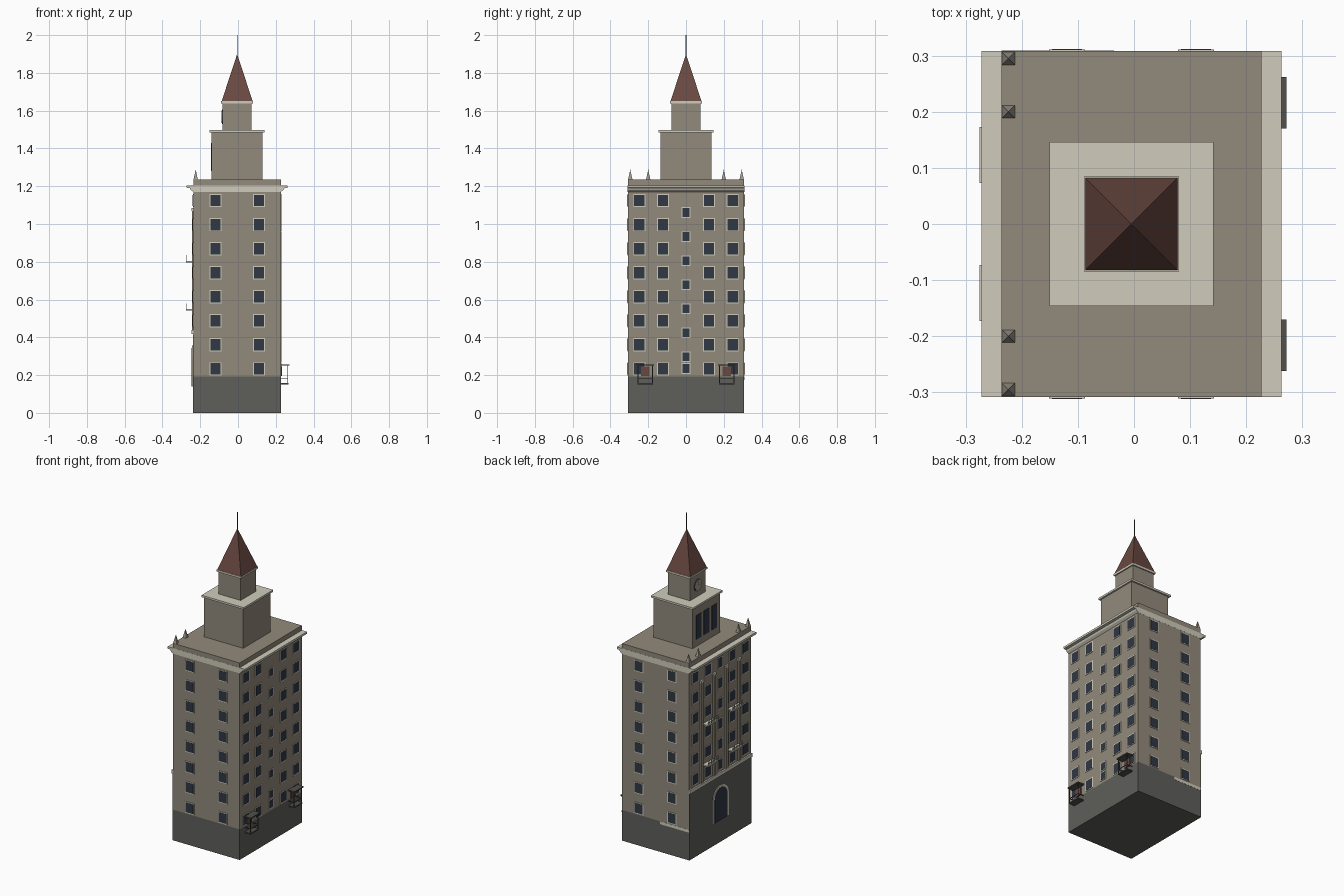
import bpy, bmesh, math
from mathutils import Matrix, Vector

cube = bpy.data.objects.get("Cube")
if cube:
    bpy.data.objects.remove(cube, do_unlink=True)


def material(name, r, g, b):
    m = bpy.data.materials.new(name)
    m.use_nodes = True
    m.diffuse_color = (r, g, b, 1)
    m.node_tree.nodes["Principled BSDF"].inputs["Base Color"].default_value = (r, g, b, 1)
    return m


WALL = material("warm stone", .29, .255, .20)
TRIM = material("pale trim", .63, .60, .50)
BASE = material("dark base stone", .112, .114, .104)
GLASS = material("window glass", .03, .04, .058)
ROOF = material("red roof", .14, .066, .052)
METAL = material("dark metal", .08, .081, .074)
PIN = material("pinnacle stone", .36, .33, .27)

CX = -.0045          # building axis
HX, HY = .2315, .308  # half sizes of the main block
LEFT, RIGHT = CX - HX, CX + HX


def finish(name, bm, mat):
    bmesh.ops.recalc_face_normals(bm, faces=bm.faces)
    me = bpy.data.meshes.new(name)
    bm.to_mesh(me)
    bm.free()
    me.materials.append(mat)
    ob = bpy.data.objects.new(name, me)
    bpy.context.collection.objects.link(ob)
    return ob


def boxes(name, mat, spans):
    """One mesh of boxes, each given by its low and high corners."""
    bm = bmesh.new()
    for lo, hi in spans:
        lo, hi = Vector(lo), Vector(hi)
        mtx = Matrix.Translation((lo + hi) / 2) @ Matrix.Diagonal((*(hi - lo), 1))
        bmesh.ops.create_cube(bm, size=1, matrix=mtx)
    return finish(name, bm, mat)


def block(name, mat, hx, hy, z0, z1):
    return boxes(name, mat, [((CX - hx, -hy, z0), (CX + hx, hy, z1))])


def prism(name, mat, pts, offset, depth):
    """Extrude a polygon of 3D points."""
    bm = bmesh.new()
    face = bm.faces.new([bm.verts.new(Vector(p) + Vector(offset)) for p in pts])
    ext = bmesh.ops.extrude_face_region(bm, geom=[face])
    verts = [v for v in ext["geom"] if isinstance(v, bmesh.types.BMVert)]
    bmesh.ops.translate(bm, verts=verts, vec=depth)
    return finish(name, bm, mat)


def plate(side, u, z, w, h, t):
    """Span of a thin plate on one wall of the main block."""
    lo, hi = (u - w / 2, z - h / 2), (u + w / 2, z + h / 2)
    if side == "left":
        return (LEFT - t, lo[0], lo[1]), (LEFT + .001, hi[0], hi[1])
    if side == "right":
        return (RIGHT - .001, lo[0], lo[1]), (RIGHT + t, hi[0], hi[1])
    s = -1 if side == "front" else 1
    ys = sorted((s * (HY - .001), s * (HY + t)))
    return (lo[0], ys[0], lo[1]), (hi[0], ys[1], hi[1])


def pyramids(name, mat, half, z0, z1, spots):
    bm = bmesh.new()
    for x, y in spots:
        mtx = Matrix.Translation((x, y, (z0 + z1) / 2)) @ Matrix.Rotation(math.pi / 4, 4, "Z")
        bmesh.ops.create_cone(bm, cap_ends=True, segments=4, radius1=half * math.sqrt(2),
                              radius2=0, depth=z1 - z0, matrix=mtx)
    return finish(name, bm, mat)


# Main block, plinth and parapet
block("plinth", BASE, HX, HY, 0, .192)
block("main_block", WALL, HX, HY, .192, 1.235)

# Cornice overhanging the two long walls
half = [(HX, 1.17), (.245, 1.18), (.25, 1.19), (.267, 1.192), (.267, 1.205)]
outline = [(x, 0, z) for x, z in half] + [(-x, 0, z) for x, z in reversed(half)]
prism("cornice", TRIM, outline, (CX, -HY - .0005, 0), (0, 2 * HY + .001, 0))

# Windows with pale surrounds
rows = [.233 + .1273 * i for i in range(8)]
frames, panes = [], []


def window(side, u, z, w=.064, h=.07):
    frames.append(plate(side, u, z, w, h, .003))
    panes.append(plate(side, u, z, w - .01, h - .01, .004))


for z in rows:
    for s in (-1, 1):
        for side in ("front", "back"):
            window(side, CX + s * .115, z)
        for u in (.122, .247):
            window("right", s * u, z)
            if z > .45:
                window("left", s * u, z)
    if z > .45:
        window("left", 0, z, .05, .07)
for i in range(7):
    window("right", 0, .297 + .1273 * i, .046, .056)
window("right", 0, .235, .046, .056)
boxes("window_surrounds", TRIM, frames)
boxes("window_panes", GLASS, panes)

# Entrance facade: tall base, string course, pilasters
boxes("entrance_base", BASE, [plate("left", 0, .208, 2 * HY, .416, .003)])
boxes("string_course", TRIM, [plate("left", 0, .428, 2 * HY, .022, .009)])
boxes("pilasters", WALL, [plate("left", s * u, .755, .022, .632, .008)
                          for s in (-1, 1) for u in (.062, .185)])
boxes("pilaster_caps", TRIM, [plate("left", s * u, 1.077, .03, .014, .01)
                              for s in (-1, 1) for u in (.062, .185)])
boxes("side_course", TRIM, [plate("back", LEFT + .1, .183, .2, .018, .001)])


# Arched entrance
def arch(name, mat, r, z0, spring, t):
    pts = [(0, -r, z0)]
    pts += [(0, -r * math.cos(a), spring + r * math.sin(a))
            for a in (math.pi * i / 12 for i in range(13))]
    pts += [(0, r, z0)]
    prism(name, mat, pts, (LEFT, 0, 0), (-t, 0, 0))


arch("entrance_surround", TRIM, .078, .14, .28, .007)
arch("entrance_glass", GLASS, .063, .14, .28, .009)

# Entrance facade balconies with thin railings
slabs, rails = [], []
for z in (.545, .8):
    for y in (-.123, .123):
        slabs.append(((LEFT - .039, y - .05, z - .004), (LEFT, y + .05, z + .004)))
        for dz in (.017, .032):
            rails.append(((LEFT - .039, y - .05, z + dz), (LEFT - .036, y + .05, z + dz + .003)))
        for i in range(7):
            v = y - .0485 + i * .097 / 6
            rails.append(((LEFT - .039, v - .0015, z), (LEFT - .036, v + .0015, z + .034)))
boxes("balcony_slabs", TRIM, slabs)
boxes("balcony_rails", TRIM, rails)

# Covered metal landings on the opposite long wall
metal, doors = [], []
for y in (-.216, .216):
    metal.append(((RIGHT, y - .046, .25), (RIGHT + .045, y + .046, .257)))
    metal.append(((RIGHT, y - .04, .15), (RIGHT + .04, y + .04, .157)))
    for s in (-1, 1):
        v = y + s * .038
        metal.append(((RIGHT + .035, v - .002, .15), (RIGHT + .039, v + .002, .252)))
        metal.append(((RIGHT, v - .0015, .182), (RIGHT + .039, v + .0015, .186)))
    metal.append(((RIGHT + .036, y - .04, .182), (RIGHT + .039, y + .04, .186)))
    doors.append(((RIGHT, y - .022, .196), (RIGHT + .007, y + .022, .245)))
boxes("landing_frames", METAL, metal)
boxes("landing_doors", ROOF, doors)

# Roof pinnacles along the entrance side
pyramids("pinnacles", PIN, .0115, 1.235, 1.288,
         [(LEFT + .012, s * y) for s in (-1, 1) for y in (.2, .295)])

# Stepped tower and spire
block("lower_tower", WALL, .1355, .1355, 1.235, 1.485)
block("lower_tower_ledge", TRIM, .146, .146, 1.485, 1.497)
block("upper_tower", WALL, .077, .077, 1.497, 1.64)
block("upper_tower_ledge", TRIM, .0845, .0845, 1.638, 1.65)
pyramids("spire", ROOF, .082, 1.65, 1.9, [(CX, 0)])
block("spire_rod", METAL, .002, .002, 1.88, 2.0)

# Tall tower windows and round dial on the entrance side
tx = CX - .1355
boxes("tower_windows", GLASS, [((tx - .004, y - .025, 1.28), (tx, y + .025, 1.43))
                               for y in (-.078, 0, .078)])
for name, mat, r, t in (("dial_rim", METAL, .038, .004), ("dial_face", PIN, .033, .005)):
    ring = [(0, r * math.cos(a), r * math.sin(a)) for a in (math.tau * i / 24 for i in range(24))]
    prism(name, mat, ring, (CX - .077, 0, 1.568), (-t, 0, 0))
boxes("dial_hands", METAL, [((CX - .083, -.0015, 1.566), (CX - .08, .0015, 1.595)),
                            ((CX - .083, -.02, 1.5665), (CX - .08, .0015, 1.5695))])
